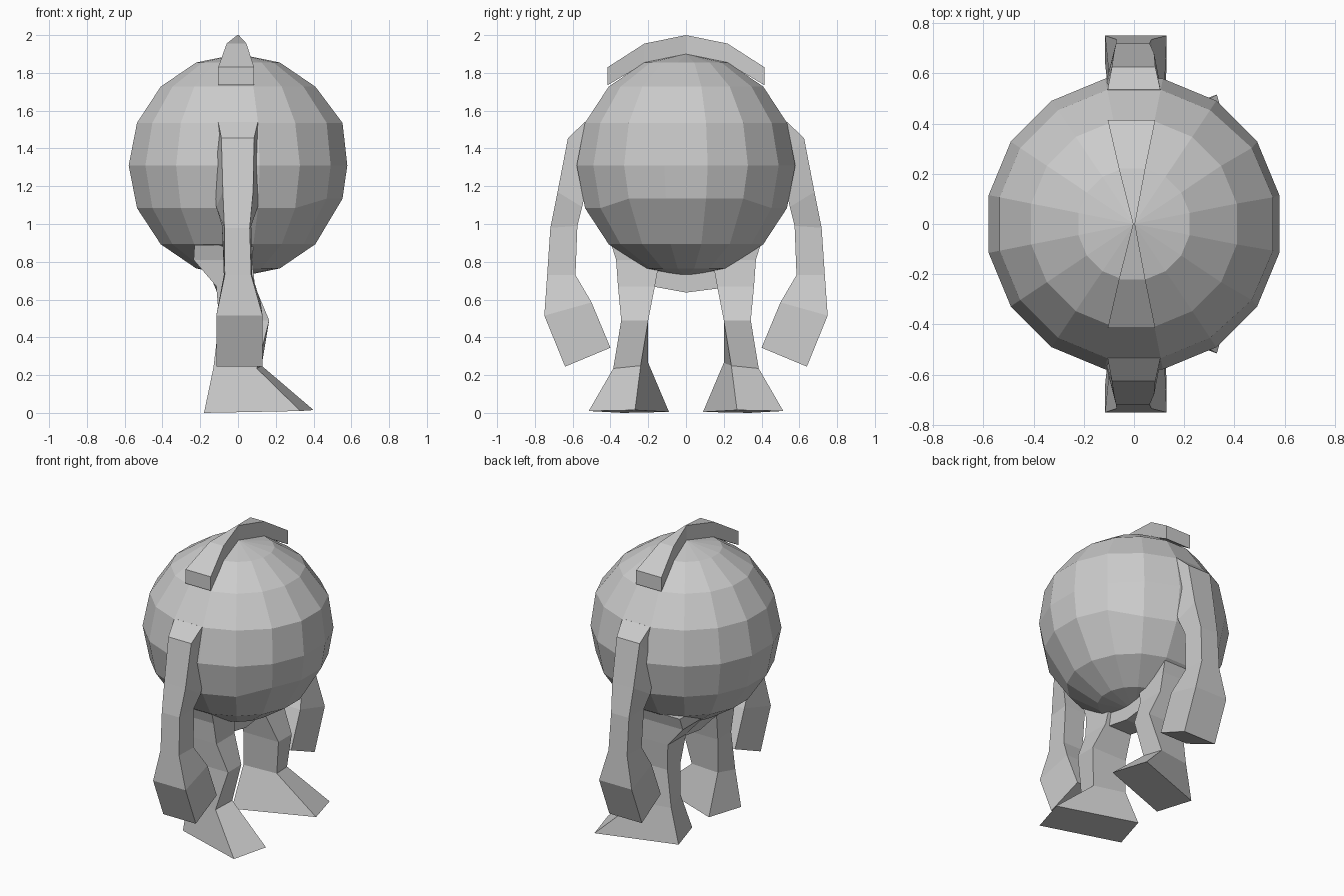
import bpy, bmesh
from math import radians
from mathutils import Matrix

cube = bpy.data.objects.get("Cube")
if cube:
    bpy.data.objects.remove(cube)

grey = bpy.data.materials.new("plain_grey")
grey.use_nodes = True
grey.diffuse_color = (0.6, 0.6, 0.6, 1)
grey.node_tree.nodes["Principled BSDF"].inputs["Base Color"].default_value = (0.6, 0.6, 0.6, 1)


def finish(name, bm):
    bmesh.ops.recalc_face_normals(bm, faces=bm.faces)
    mesh = bpy.data.meshes.new(name)
    bm.to_mesh(mesh)
    bm.free()
    mesh.materials.append(grey)
    obj = bpy.data.objects.new(name, mesh)
    bpy.context.collection.objects.link(obj)
    return obj


def loft(name, sections, side=1):
    """Skin a list of four-point sections and cap both ends."""
    bm = bmesh.new()
    rings = [[bm.verts.new((x, y * side, z)) for x, y, z in s] for s in sections]
    for a, b in zip(rings, rings[1:]):
        for i in range(4):
            j = (i + 1) % 4
            bm.faces.new((a[i], a[j], b[j], b[i]))
    bm.faces.new(rings[0])
    bm.faces.new(rings[-1])
    return finish(name, bm)


def box_section(z, x0, x1, outer, inner):
    return [(x1, outer, z), (x1, inner, z), (x0, inner, z), (x0, outer, z)]


# Round body, with a slight bulge on the face side
bm = bmesh.new()
bmesh.ops.create_uvsphere(bm, u_segments=16, v_segments=8, radius=0.59)
bmesh.ops.rotate(bm, verts=bm.verts, matrix=Matrix.Rotation(radians(11.25), 3, 'Z'))
for v in bm.verts:
    if v.co.x > 0.42 and 0.1 < abs(v.co.z) < 0.3:
        v.co.x *= 1.035
        if v.co.z < 0:
            v.co.z += 0.05
bmesh.ops.translate(bm, verts=bm.verts, vec=(0, 0, 1.31))
finish("body", bm)

# Crest: a raised wedge over the top, pinched to a point in the middle
crest = []
for y, x0, x1, low, high in [(-0.415, -0.105, 0.085, 1.735, 1.83),
                             (-0.22, -0.06, 0.045, 1.85, 1.955),
                             (0, -0.004, 0.004, 1.89, 2.0),
                             (0.22, -0.06, 0.045, 1.85, 1.955),
                             (0.415, -0.105, 0.085, 1.735, 1.83)]:
    crest.append([(x0, y, low), (x1, y, low), (x1, y, high), (x0, y, high)])
loft("crest", crest)

# Arm sections: outer y, z, inner y, z, outer x range, inner x range
arm_rows = [(0.535, 1.54, 0.45, 1.50, -0.105, 0.105, -0.11, 0.11),
            (0.625, 1.455, 0.50, 1.30, -0.088, 0.085, -0.13, 0.115),
            (0.68, 1.17, 0.55, 1.09, -0.08, 0.08, -0.115, 0.105),
            (0.718, 0.98, 0.575, 0.99, -0.072, 0.062, -0.085, 0.07),
            (0.735, 0.73, 0.585, 0.73, -0.07, 0.07, -0.075, 0.075),
            (0.75, 0.515, 0.50, 0.585, -0.115, 0.13, -0.09, 0.12),
            (0.64, 0.245, 0.40, 0.345, -0.115, 0.13, -0.09, 0.12)]
arm = [[(b, yo, zo), (d, yi, zi), (c, yi, zi), (a, yo, zo)]
       for yo, zo, yi, zi, a, b, c, d in arm_rows]

# Leg from hip to ankle, then a foot turned slightly outward
leg = [box_section(0.89, -0.23, 0.08, 0.395, 0.14),
       box_section(0.81, -0.235, 0.075, 0.37, 0.14),
       box_section(0.67, -0.115, 0.09, 0.36, 0.165),
       box_section(0.49, -0.10, 0.165, 0.343, 0.20),
       [(0.10, 0.385, 0.235), (0.125, 0.24, 0.25), (-0.10, 0.20, 0.265), (-0.13, 0.345, 0.24)]]
sole = [(0.33, 0.515, 0.01), (0.40, 0.27, 0.015), (-0.11, 0.09, 0.005), (-0.18, 0.337, 0)]

for label, side in (("front", -1), ("back", 1)):
    loft(label + "_arm", arm, side)
    loft(label + "_leg", leg, side)
    loft(label + "_foot", [leg[-1], sole], side)

# Pelvis joining the legs under the body
loft("pelvis", [[(-0.11, y, z), (0.06, y, z), (0.06, y, 0.85), (-0.2, y, 0.85)]
                for y, z in ((-0.18, 0.67), (0, 0.637), (0.18, 0.66))])
